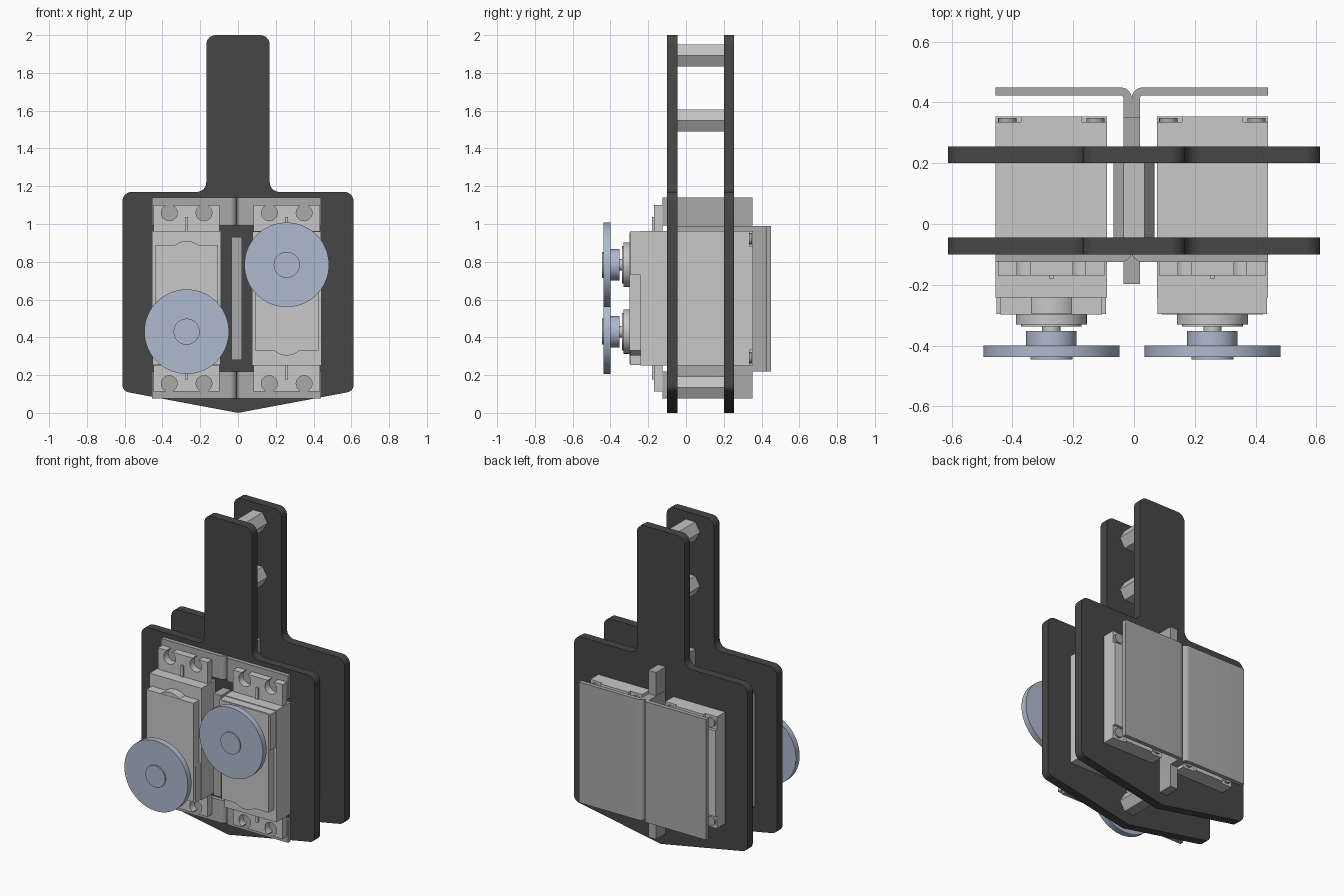
import bpy, bmesh, math
from mathutils import Vector

if "Cube" in bpy.data.objects:
    bpy.data.objects.remove(bpy.data.objects["Cube"])


def material(name, c):
    m = bpy.data.materials.new(name)
    m.diffuse_color = (*c, 1)
    m.use_nodes = True
    m.node_tree.nodes["Principled BSDF"].inputs["Base Color"].default_value = m.diffuse_color
    return m


DARK = material("dark plate", (0.062, 0.062, 0.062))
SERVO = material("light grey casing", (0.58, 0.58, 0.58))
METAL = material("bracket grey", (0.40, 0.40, 0.40))
SPACER = material("spacer grey", (0.54, 0.54, 0.54))
HORN = material("pale blue disc", (0.43, 0.49, 0.62))


def add(name, bm, mat):
    bmesh.ops.remove_doubles(bm, verts=bm.verts, dist=1e-5)
    bmesh.ops.recalc_face_normals(bm, faces=bm.faces)
    me = bpy.data.meshes.new(name)
    bm.to_mesh(me)
    bm.free()
    me.materials.append(mat)
    ob = bpy.data.objects.new(name, me)
    bpy.context.collection.objects.link(ob)
    bpy.ops.object.select_all(action='DESELECT')
    ob.select_set(True)
    bpy.context.view_layer.objects.active = ob
    bpy.ops.object.shade_smooth_by_angle(angle=math.radians(32))
    return ob


def fillet(corners, n=6):
    """Round each (x, y, radius) corner of a closed outline."""
    out = []
    for i, (x, y, r) in enumerate(corners):
        p = Vector((x, y))
        if r == 0:
            out.append((x, y))
            continue
        a = (Vector(corners[i - 1][:2]) - p).normalized()
        b = (Vector(corners[(i + 1) % len(corners)][:2]) - p).normalized()
        half = a.angle(b) / 2
        c = p + (a + b).normalized() * (r / math.sin(half))
        s, e = p + a * (r / math.tan(half)) - c, p + b * (r / math.tan(half)) - c
        for k in range(n + 1):
            v = (s.lerp(e, k / n)).normalized() * r + c
            out.append((v.x, v.y))
    return out


def rect(x0, x1, y0, y1):
    return [(x0, y0), (x1, y0), (x1, y1), (x0, y1)]


def circle(x, y, r, n=48):
    return [(x + r * math.cos(2 * math.pi * k / n), y + r * math.sin(2 * math.pi * k / n)) for k in range(n)]


def prism(name, loops, lo, hi, mat, axis='Y'):
    """Extrude an outline (first loop) with holes (other loops) along Y or Z."""
    cu = bpy.data.curves.new(name, 'CURVE')
    cu.dimensions, cu.fill_mode, cu.extrude = '2D', 'BOTH', (hi - lo) / 2
    for loop in loops:
        sp = cu.splines.new('POLY')
        sp.points.add(len(loop) - 1)
        for pt, (u, v) in zip(sp.points, loop):
            pt.co = (u, v, 0, 1)
        sp.use_cyclic_u = True
    tmp = bpy.data.objects.new(name, cu)
    me = bpy.data.meshes.new_from_object(tmp)
    bm = bmesh.new()
    bm.from_mesh(me)
    bpy.data.objects.remove(tmp)
    bpy.data.curves.remove(cu)
    bpy.data.meshes.remove(me)
    mid = (lo + hi) / 2
    for v in bm.verts:
        x, y, z = v.co
        v.co = (x, mid - z, y) if axis == 'Y' else (x, y, mid + z)
    return add(name, bm, mat)


def box(name, x0, x1, y0, y1, z0, z1, mat):
    return prism(name, [rect(x0, x1, z0, z1)], y0, y1, mat)


def disc(name, x, z, r, y0, y1, mat, n=48):
    return prism(name, [circle(x, z, r, n)], y0, y1, mat)


CX, CZ = -0.0075, 0.607          # bracket centre line, casing mid height
HW, HH = 0.183, 0.357            # casing half width and half height
SERVOS = (("left", -0.272, 1), ("right", 0.258, -1))

# Two paddle-shaped plates with windows for the casings
right_half = [(0.612, 0.115, 0.04), (0.612, 1.17, 0.05), (0.168, 1.17, 0.05), (0.168, 2.0, 0.05)]
left_half = [(-x, z, r) for x, z, r in reversed(right_half)]
outline = fillet([(0, 0, 0)] + right_half + left_half)
windows = [rect(cx - HW, cx + HW, CZ - HH, CZ + HH) for _, cx, _ in SERVOS]
for name, y0 in (("front_plate", -0.1), ("back_plate", 0.2)):
    prism(name, [outline] + windows, y0, y0 + 0.055, DARK)

# Hexagonal spacers between the plates
for i, z in enumerate((0.135, 1.547, 1.892)):
    disc(f"spacer_{i + 1}", 0, z, 0.0675, -0.046, 0.201, SPACER, 6)

# Bent sheet brackets, in mirrored pairs
for side, s, reach in (("left", -1, 0.448), ("right", 1, 0.448)):
    def angle(y_face, y_in, y_end):
        pts = [(reach, y_face, 0), (0, y_face, 0.035), (0, y_end, 0), (0.0275, y_end, 0),
               (0.0275, y_in, 0.008), (reach, y_in, 0)]
        return [(CX + s * u, v) for u, v in fillet(pts)]
    for level, z0, z1 in (("lower", 0.075, 0.22), ("upper", 0.992, 1.14)):
        prism(f"{side}_{level}_front_bracket", [angle(-0.125, -0.1, 0.352)], z0, z1, METAL, 'Z')
    prism(f"{side}_rear_bracket", [angle(0.449, 0.423, -0.09)], 0.22, 0.99, METAL, 'Z')
box("rear_bracket_tongue", CX - 0.0275, CX + 0.0275, -0.198, -0.09, 0.28, 0.93, METAL)

# Motor casings; the right one is turned upside down
for side, cx, s in SERVOS:
    def zs(a, b):
        return sorted((CZ + s * a, CZ + s * b))

    def part(name, w, y0, y1, a, b, mat=SERVO):
        box(f"{side}_{name}", cx - w, cx + w, y0, y1, *zs(a, b), mat)

    part("casing", HW, -0.242, 0.336, -HH, HH)
    # gear cover: raised panel with an arched bump, full width at the shaft end
    part("gear_cover", HW - 0.016, -0.298, -0.242, -0.347, 0.278)
    part("gear_cover_end", HW - 0.003, -0.296, -0.242, -0.353, -0.122)
    disc(f"{side}_cover_bump", cx, CZ + s * 0.203, 0.1, -0.296, -0.242, SERVO)
    # rear lid with cut-away corners and screws
    part("lid_tall", 0.1, 0.336, 0.354, -HH, HH)
    part("lid_wide", HW, 0.336, 0.354, -0.275, 0.275)
    for i in (-1, 1):
        for k in (-1, 1):
            disc(f"{side}_lid_screw", cx + i * 0.145, CZ + k * 0.315, 0.03, 0.334, 0.349, METAL, 20)
    # mounting ears with open screw slots
    for k in (-1, 1):
        pts = [(-0.175, 0.34), (0.175, 0.34), (0.175, 0.493)]
        for hx in (0.092, -0.092):
            arc = [math.radians(60 - 300 * j / 20) for j in range(21)]
            pts.append((hx + 0.021, 0.493))
            pts += [(hx + 0.042 * math.cos(t), 0.452 + 0.042 * math.sin(t)) for t in arc]
            pts.append((hx - 0.021, 0.493))
        pts.append((-0.175, 0.493))
        prism(f"{side}_ear", [[(cx + u, CZ + k * v) for u, v in pts]], -0.17, -0.125, SERVO)
        z0, z1 = sorted((CZ + k * HH, CZ + k * 0.43))
        box(f"{side}_ear_rib", cx - 0.008, cx + 0.008, -0.18, -0.168, z0, z1, SERVO)
    # output shaft and round horn
    hz = CZ - s * 0.177
    disc(f"{side}_shaft_boss", cx, hz, 0.117, -0.33, -0.295, SERVO)
    disc(f"{side}_shaft_collar", cx, hz, 0.1, -0.338, -0.33, SERVO)
    disc(f"{side}_shaft", cx, hz, 0.03, -0.355, -0.338, SERVO, 24)
    disc(f"{side}_horn_hub", cx, hz, 0.083, -0.402, -0.352, HORN)
    disc(f"{side}_horn_disc", cx, hz, 0.224, -0.438, -0.4, HORN, 72)
    disc(f"{side}_horn_cap", cx, hz, 0.069, -0.446, -0.438, HORN)
